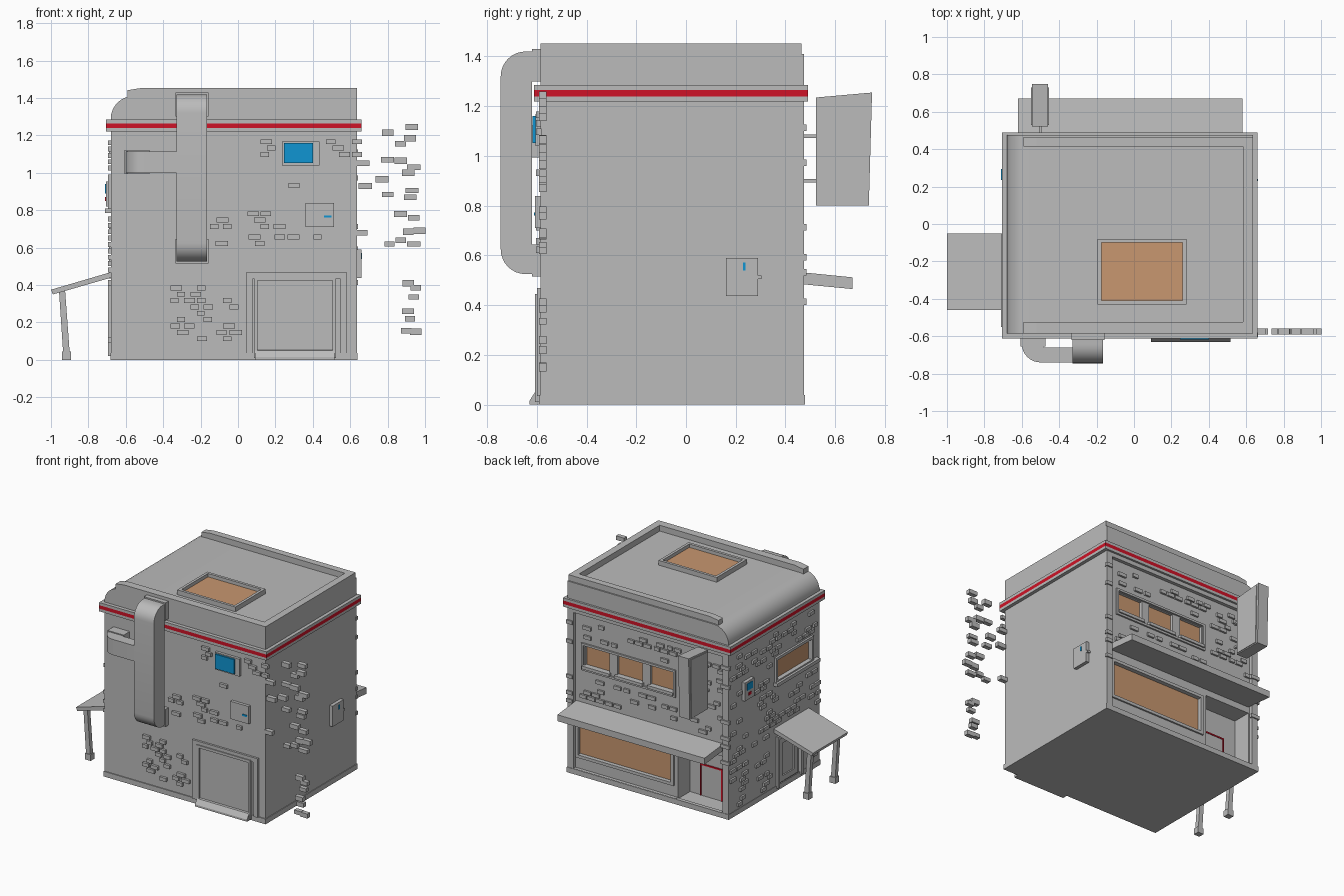
import bpy, bmesh, math, random
from mathutils import Vector

random.seed(4)
if "Cube" in bpy.data.objects:
    bpy.data.objects.remove(bpy.data.objects["Cube"], do_unlink=True)


def material(name, r, g, b):
    m = bpy.data.materials.new(name)
    m.use_nodes = True
    m.diffuse_color = (r, g, b, 1)
    m.node_tree.nodes["Principled BSDF"].inputs["Base Color"].default_value = (r, g, b, 1)
    return m


GREY = material("concrete grey", .5, .5, .5)
RED = material("trim red", .62, .006, .02)
BLUE = material("screen blue", .005, .3, .65)
AMBER = material("window amber", .58, .31, .16)


def rect(u0, u1, v0, v1):
    return [(u0, v0), (u1, v0), (u1, v1), (u0, v1)]


def arc(cu, cv, r, start, end, steps=8):
    angles = [math.radians(start + (end - start) * i / steps) for i in range(steps + 1)]
    return [(cu + r * math.cos(a), cv + r * math.sin(a)) for a in angles]


def prism(name, outlines, axis, lo, hi, mat=GREY, smooth=False):
    """Extrude outlines, drawn in the two other axes, along the axis."""
    k = "xyz".index(axis)
    bm = bmesh.new()
    for outline in outlines:
        rings = []
        for level in (lo, hi):
            ring = []
            for point in outline:
                co = list(point)
                co.insert(k, level)
                ring.append(bm.verts.new(Vector(co)))
            rings.append(ring)
        a, b = rings
        bm.faces.new(a)
        bm.faces.new(b[::-1])
        for i in range(len(a)):
            j = (i + 1) % len(a)
            bm.faces.new((a[j], a[i], b[i], b[j]))
    bmesh.ops.recalc_face_normals(bm, faces=bm.faces)
    mesh = bpy.data.meshes.new(name)
    bm.to_mesh(mesh)
    bm.free()
    mesh.materials.append(mat)
    obj = bpy.data.objects.new(name, mesh)
    bpy.context.collection.objects.link(obj)
    if smooth:
        soften(obj)
    return obj


def box(name, x0, x1, y0, y1, z0, z1, mat=GREY):
    return prism(name, [rect(x0, x1, y0, y1)], "z", z0, z1, mat)


def activate(obj):
    bpy.ops.object.select_all(action="DESELECT")
    obj.select_set(True)
    bpy.context.view_layer.objects.active = obj


def soften(obj):
    activate(obj)
    bpy.ops.object.shade_smooth_by_angle()


def carve(obj, *bounds):
    cutter = box("cutter", *bounds)
    cutter.hide_render = True
    mod = obj.modifiers.new("recess", "BOOLEAN")
    mod.operation, mod.solver, mod.object = "DIFFERENCE", "EXACT", cutter
    activate(obj)
    bpy.ops.object.modifier_apply(modifier=mod.name)
    bpy.data.objects.remove(cutter, do_unlink=True)


def frame(name, u0, u1, v0, v1, t, axis, lo, hi, mat=GREY, sill=True):
    """Rectangular border of width t made from bars."""
    bars = [rect(u0, u0 + t, v0, v1), rect(u1 - t, u1, v0, v1), rect(u0 + t, u1 - t, v1 - t, v1)]
    if sill:
        bars.append(rect(u0 + t, u1 - t, v0, v0 + t))
    return prism(name, bars, axis, lo, hi, mat)


def scatter(u0, u1, z0, z1, density, avoid=()):
    """Randomly chosen bricks from staggered courses."""
    found = []
    for row in range(int((z1 - z0) / .034)):
        z = z0 + row * .034
        u = u0 + (row % 2) * .035
        while u < u1 - .06:
            w = random.uniform(.04, .066)
            clear = all(u + w < a or u > b or z + .026 < c or z > d for a, b, c, d in avoid)
            if clear and random.random() < density:
                found.append(rect(u, u + w, z, z + .026))
            u += .07
    return found


# Main block with a rounded eave on one side
body = prism("building_body", [[(-.68, 0), (.635, 0), (.635, 1.41)] + arc(-.56, 1.29, .12, 90, 180)],
             "y", -.585, .475)
carve(body, -.63, .585, .45, .6, .04, 1.19)
carve(body, -.62, -.25, .31, .6, .03, .44)
carve(body, -.2, .57, .42, .6, .14, .4)
windows = [(.31, .51), (.04, .246), (-.21, -.024)]
for x0, x1 in windows:
    carve(body, x0, x1, .42, .6, .81, .955)
carve(body, -.8, -.655, -.48, -.08, .82, .97)
carve(body, -.8, -.665, -.36, -.1, .02, .38)
soften(body)
prism("base_plinth", [rect(-.683, .64, -.592, -.58), rect(.63, .64, -.58, .478),
                      rect(-.683, -.675, -.58, .478), rect(-.675, .63, .45, .478)], "z", 0, .038)

# Trim band and parapet
box("trim_band", -.705, .66, -.612, .49, 1.22, 1.24)
box("red_stripe", -.705, .66, -.612, .49, 1.24, 1.265, RED)
ring = frame("trim_band_top", -.705, .66, -.612, .49, .05, "z", 1.265, 1.285)
rim = [(-.59, 1.4), (.635, 1.4), (.635, 1.453), (-.52, 1.453), (-.59, 1.442)]
prism("front_parapet", [rim], "y", -.585, -.525)
prism("back_parapet", [rim], "y", .415, .465)
box("side_parapet", .582, .635, -.525, .415, 1.4, 1.453)

# Skylight
frame("skylight_frame", -.195, .28, -.43, -.08, .02, "z", 1.4, 1.445)
box("skylight_glass", -.175, .26, -.41, -.1, 1.4, 1.42, AMBER)

# Ducts on the front
duct = [(-.58, 1.42)] + arc(-.645, 1.32, .1, 90, 180) + arc(-.645, .625, .1, 180, 270)
duct += [(-.58, .525), (-.58, .635), (-.62, .635), (-.62, 1.31), (-.58, 1.31)]
prism("main_duct", [duct], "x", -.328, -.165, smooth=True)
for name, z in (("upper_flange", 1.3), ("lower_flange", .515)):
    box(name, -.334, -.159, -.62, -.58, z, z + .13)
branch = [(-.32, -.74)] + arc(-.5, -.64, .1, 270, 180)
branch += [(-.6, -.58), (-.48, -.58), (-.48, -.66), (-.32, -.66)]
prism("branch_duct", [branch], "z", 1, 1.115, smooth=True)
box("branch_flange", -.606, -.474, -.655, -.58, .993, 1.122)

# Front screen, service panel and loading door
box("screen_housing", .235, .435, -.605, -.58, 1.04, 1.168)
box("screen", .247, .4, -.618, -.6, 1.053, 1.16, BLUE)
box("service_panel", .362, .512, -.607, -.58, .71, .84)
box("service_mark", .46, .5, -.611, -.606, .76, .773, BLUE)
frame("door_surround", .045, .58, .035, .47, .035, "y", -.6, -.58, sill=False)
frame("door_frame", .085, .525, .01, .445, .02, "y", -.607, -.58)
box("door_panel", .1, .51, -.592, -.58, .02, .43)
prism("door_ramp", [[(-.63, 0), (-.58, 0), (-.58, .055), (-.607, .05), (-.63, .015)]], "x", .09, .515)

# Left wall meter
prism("side_meter", [rect(.16, .29, .437, .59), rect(.29, .303, .505, .52)], "x", .62, .66)
box("meter_mark", .656, .664, .23, .24, .54, .572, BLUE)

# Right wall: canopy, posts, door, window and keypad
prism("side_canopy", [[(-1, .375), (-.67, .472), (-.67, .442), (-.99, .35)]], "y", -.46, -.052)
for y in (-.42, -.11):
    prism("canopy_post", [[(-.957, .37), (-.925, .378), (-.9, .04), (-.935, .04)]], "y", y - .016, y + .016)
    box("post_foot", -.94, -.893, y - .022, y + .022, 0, .045)
frame("side_door_frame", -.38, -.08, .02, .4, .025, "x", -.695, -.67, sill=False)
frame("side_door_panel", -.34, -.12, .04, .36, .04, "x", -.675, -.66)
box("side_window_glass", -.662, -.65, -.48, -.08, .82, .97, AMBER)
frame("side_window_frame", -.5, -.06, .8, .99, .02, "x", -.695, -.66)
box("side_window_sill", -.712, -.67, -.55, -.05, .785, .81)
box("keypad", -.705, -.67, .21, .32, .82, .955)
box("keypad_screen", -.71, -.704, .235, .295, .89, .94, BLUE)
box("keypad_button", -.71, -.704, .25, .28, .85, .87, RED)

# Back: shop window, entrance, awning and upper windows
box("shop_window_glass", -.2, .57, .415, .428, .14, .4, AMBER)
frame("shop_window_frame", -.22, .58, .12, .42, .022, "y", .44, .462)
frame("entrance_trim", -.52, -.335, .03, .265, .01, "y", .305, .318, RED, sill=False)
box("entrance_door", -.51, -.345, .305, .314, .03, .255)
prism("awning", [[(.44, .535), (.67, .512), (.67, .465), (.44, .487)]], "x", -.62, .58)
for x0, x1 in windows:
    box("upper_window_glass", x0, x1, .41, .428, .81, .955, AMBER)
    box("upper_window_sill", x0 - .012, x1 + .012, .43, .472, .79, .812)
frame("upper_window_surround", -.235, .535, .775, .975, .016, "y", .44, .462)

# Hanging sign box on brackets
prism("hanging_sign", [[(.522, .8), (.735, .8), (.748, 1.255), (.522, 1.235)]], "x", -.545, -.46)
for x in (-.55, -.46):
    prism("sign_face", [[(.53, .808), (.72, .808), (.73, 1.24), (.53, 1.225)]], "x", x, x + .005)
for z in (.9, 1.08):
    box("sign_bracket", -.508, -.494, .44, .53, z - .007, z + .007)

# Brick patches on the walls
front = scatter(.12, .74, 1.085, 1.19, .5, [(.23, .44, 1, 1.2)])
front += scatter(-.36, .02, .1, .43, .42)
front += scatter(-.36, 0, .7, .77, .6, [(-.33, -.16, .5, 1)])
front += scatter(-.12, .56, .61, .7, .5) + scatter(.05, .32, .7, .83, .5)
front.append(rect(.27, .33, .92, .945))
prism("front_bricks", front, "y", -.603, -.58)
side = scatter(-.58, .47, .06, 1.2, .28, [(-.56, -.04, .76, 1.01), (-.47, -.04, 0, .49), (.2, .33, .8, .97)])
prism("side_bricks", side, "x", -.694, -.67)
back = scatter(-.63, .58, .57, 1.18, .3, [(-.25, .55, .76, .99)])
back += scatter(-.2, .56, .05, .12, .25)
prism("back_bricks", back, "y", .44, .464)
edge = [rect(.462, .484, z, z + .026) for z in (.4, .52, .58, .7, .96, 1.1)]
prism("corner_bricks", edge, "x", -.69, -.62)
prism("far_corner_bricks", edge, "x", .59, .641)

# Loose bricks floating beside the front corner
spots = [(.93, 1.245), (.8, 1.215), (.92, 1.185), (.87, 1.155), (.8, 1.07), (.87, 1.065), (.94, 1.03),
         (.91, 1), (.77, .965), (.8, .885), (.93, .905), (.92, .87), (.87, .78), (.94, .76), (.91, .685),
         (.97, .69), (.81, .62), (.87, .64), (.94, .62), (.91, .41), (.95, .385), (.94, .335),
         (.91, .26), (.92, .22), (.95, .15), (.9, .155), (.68, .93), (.67, 1.05), (.66, .68)]
loose = []
for x, z in spots:
    w, h = random.uniform(.025, .037), random.uniform(.013, .018)
    loose.append(rect(x - w, x + w, z - h, z + h))
prism("loose_bricks", loose, "y", -.592, -.56)
